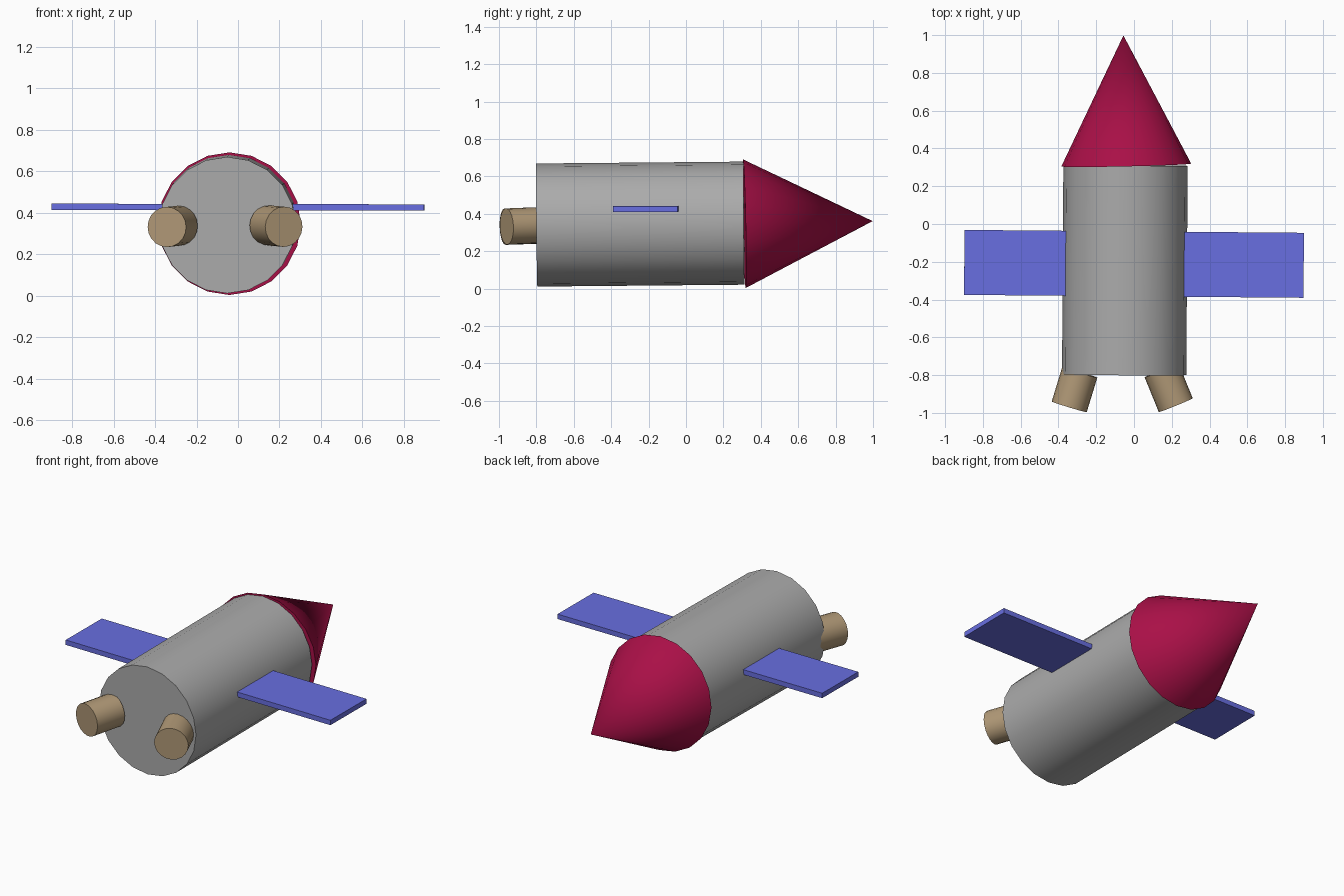
import bpy
import math
from mathutils import Vector

if "Cube" in bpy.data.objects:
    bpy.data.objects.remove(bpy.data.objects["Cube"])


def paint(obj, name, rgb):
    mat = bpy.data.materials.new(name)
    mat.diffuse_color = (*rgb, 1.0)
    mat.use_nodes = True
    mat.node_tree.nodes["Principled BSDF"].inputs["Base Color"].default_value = mat.diffuse_color
    obj.data.materials.append(mat)


def tapered(name, start, end, r1, r2):
    """20-sided cylinder or cone running from start to end."""
    a, b = Vector(start), Vector(end)
    axis = b - a
    bpy.ops.mesh.primitive_cone_add(
        vertices=20, radius1=r1, radius2=r2, depth=axis.length,
        location=(a + b) / 2,
        rotation=axis.to_track_quat('Z', 'Y').to_euler())
    obj = bpy.context.object
    obj.name = name
    bpy.ops.object.shade_smooth_by_angle(angle=math.radians(30))
    return obj


# Fuselage, very slightly tilted
body = tapered("body", (-0.052, -0.798, 0.340), (-0.045, 0.31, 0.350), 0.329, 0.329)
paint(body, "grey", (0.41, 0.41, 0.41))

# Pointed nose, a little wider than the body
nose = tapered("nose_cone", (-0.041, 0.312, 0.347), (-0.056, 0.998, 0.361), 0.344, 0.0)
paint(nose, "crimson", (0.40, 0.005, 0.063))

# Splayed engine nozzles, just touching the rear of the body
for name, start, end in (
        ("nozzle_left", (-0.287, -0.785, 0.337), (-0.343, -0.968, 0.331)),
        ("nozzle_right", (0.146, -0.775, 0.339), (0.221, -0.959, 0.332))):
    paint(tapered(name, start, end, 0.097, 0.097), "tan", (0.44, 0.32, 0.185))

# Flat wing slab passing through the body
bpy.ops.mesh.primitive_cube_add(size=1, location=(0, -0.211, 0.427),
                                rotation=(0, 0.002, -0.0085))
wing = bpy.context.object
wing.name = "wings"
wing.scale = (1.797, 0.344, 0.030)
paint(wing, "blue", (0.14, 0.157, 0.75))
